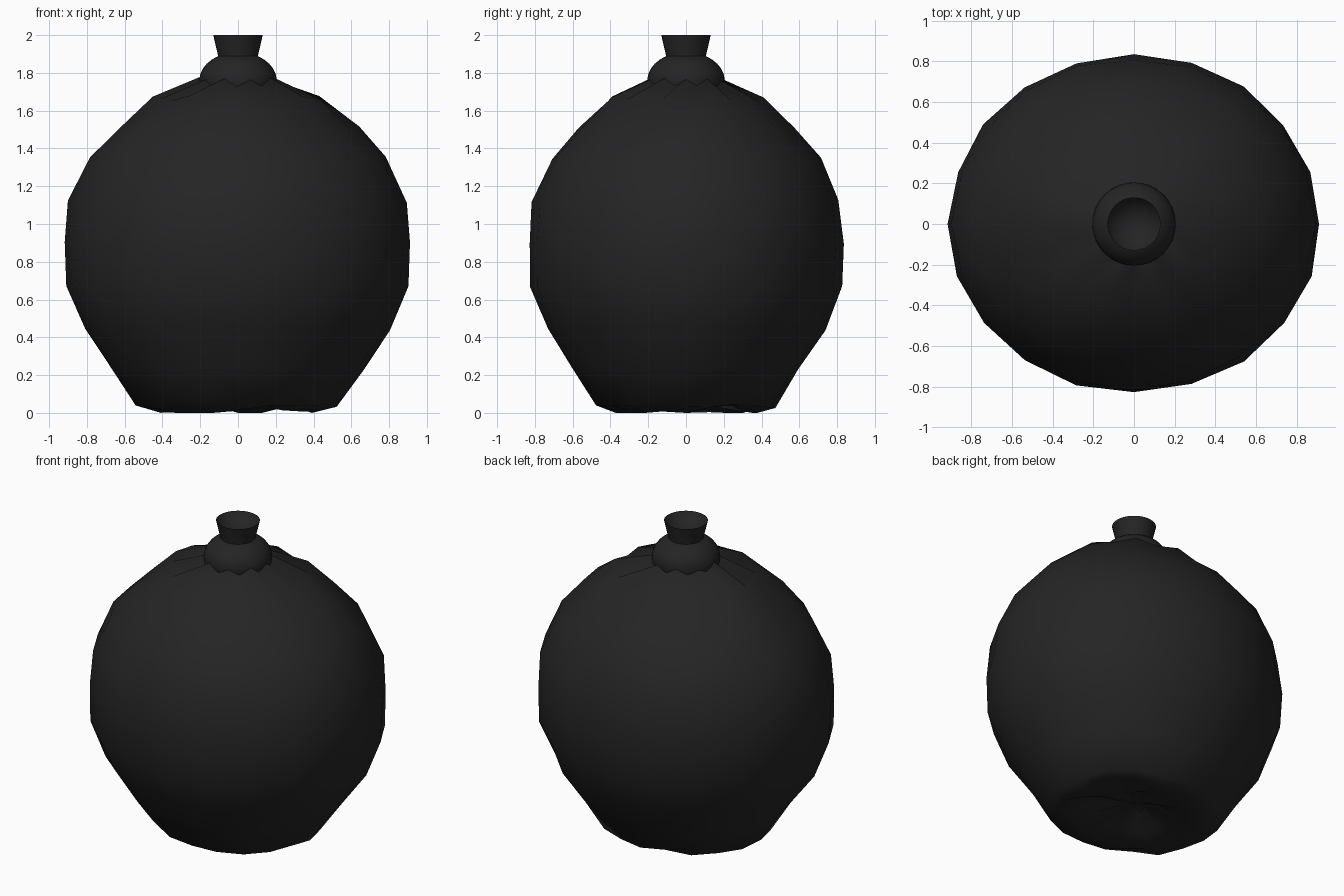
import bpy, bmesh, math, random

cube = bpy.data.objects.get("Cube")
if cube:
    bpy.data.objects.remove(cube, do_unlink=True)

rng = random.Random(4)

plastic = bpy.data.materials.new("black_plastic")
plastic.use_nodes = True
colour = (0.018, 0.018, 0.018, 1)
plastic.diffuse_color = colour
plastic.node_tree.nodes["Principled BSDF"].inputs["Base Color"].default_value = colour


def lathe(name, profile, sides, squash=1.0, wrinkle=None, cap=True):
    """Turn (radius, height) pairs into a smooth closed skin, bottom to top."""
    bm = bmesh.new()
    rings = []
    for row, (r, z) in enumerate(profile):
        ring = []
        for i in range(sides):
            a = math.tau * i / sides
            dr, dz = wrinkle(row, i) if wrinkle else (0, 0)
            ring.append(bm.verts.new(((r + dr) * math.cos(a),
                                      (r + dr) * math.sin(a) * squash, max(0, z + dz))))
        rings.append(ring)
    for low, high in zip(rings, rings[1:]):
        for i in range(sides):
            j = (i + 1) % sides
            bm.faces.new((low[i], low[j], high[j], high[i]))
    if cap:
        bm.faces.new(rings[0][::-1])
        bm.faces.new(rings[-1])
    mesh = bpy.data.meshes.new(name)
    bm.to_mesh(mesh)
    bm.free()
    mesh.materials.append(plastic)
    mesh.shade_smooth()
    obj = bpy.data.objects.new(name, mesh)
    bpy.context.collection.objects.link(obj)
    return obj


# Full sack with a crumpled base and a gathered top
sack = [(0.10, 0.10), (0.26, 0.05), (0.42, 0.012), (0.53, 0.035), (0.66, 0.235),
        (0.81, 0.44), (0.905, 0.67), (0.915, 0.90), (0.895, 1.12), (0.785, 1.35),
        (0.62, 1.51), (0.44, 1.665), (0.21, 1.745), (0.10, 1.78)]


def crumple(row, i):
    u, v = rng.uniform(-1, 1), rng.uniform(-1, 1)
    if row < 3:
        return 0.03 * u, 0.03 * v
    if row == 3:
        return 0.015 * u, 0.015 * v
    if row in (10, 11):
        return 0.022 * u, 0.015 * v
    if row >= 12:
        return 0, 0.022 * (-1) ** i + 0.01 * v
    return 0.007 * u, 0.008 * v


lathe("sack_body", sack, 20, 0.907, crumple)

# Rounded knot bunched around the gathered top
knot = [(0.205 * math.cos(t), 1.76 + 0.15 * math.sin(t))
        for t in (math.radians(d) for d in range(-60, 61, 12))]
lathe("knot", knot, 32)

# Flared tail with a hollow mouth
tail = [(0.10, 1.84), (0.103, 1.88), (0.117, 1.94), (0.131, 2.0),
        (0.122, 1.985), (0.09, 1.95), (0.045, 1.93), (0.01, 1.925)]
lathe("flared_tail", tail, 32)

for obj in bpy.context.scene.objects:
    if obj.name in ("knot", "flared_tail", "sack_body"):
        obj.select_set(True)
        bpy.context.view_layer.objects.active = obj
    else:
        obj.select_set(False)
bpy.ops.object.shade_smooth_by_angle(angle=math.radians(70))
